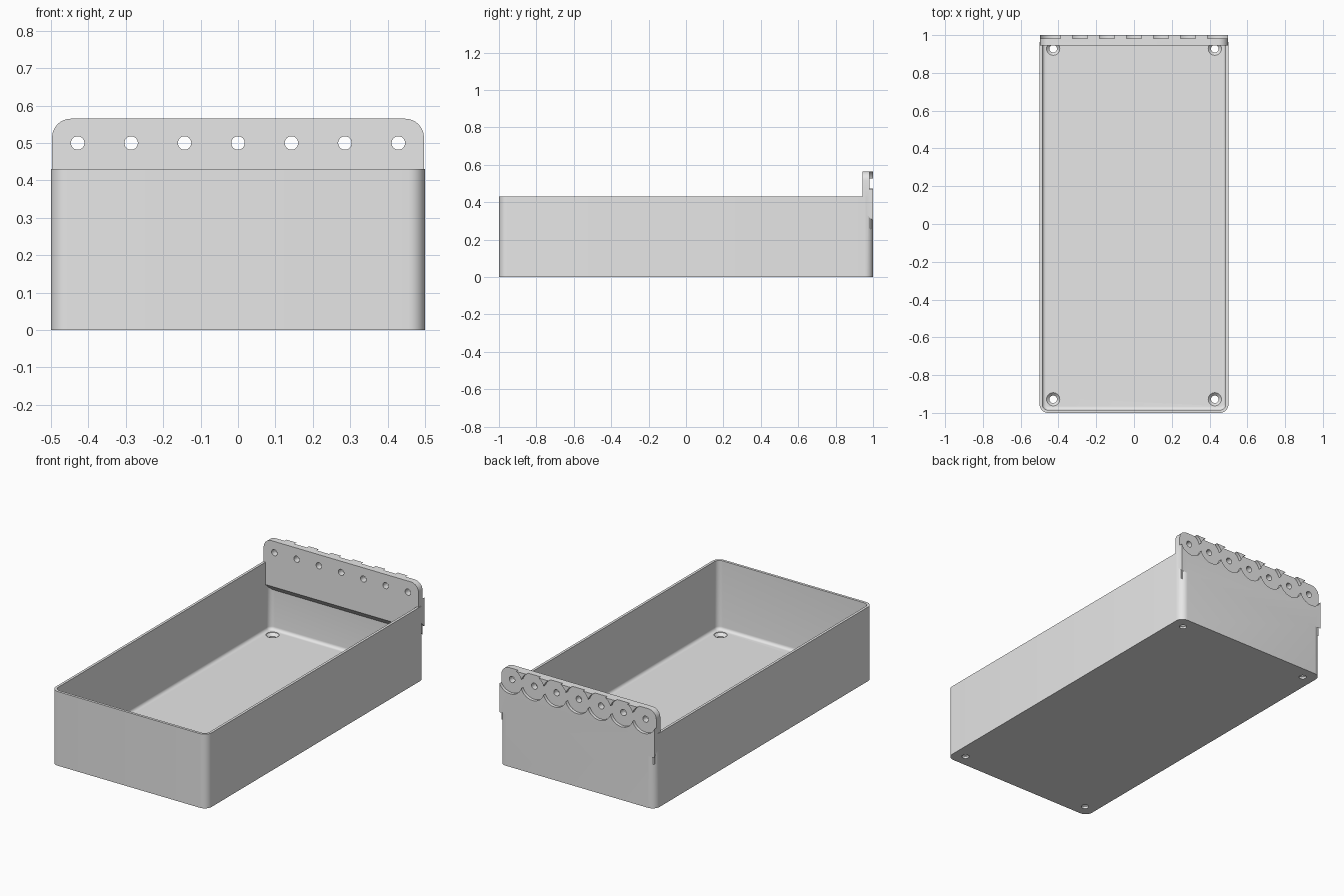
import bpy, bmesh
from math import sin, cos, pi, radians

cube = bpy.data.objects.get("Cube")
if cube:
    bpy.data.objects.remove(cube, do_unlink=True)

grey = bpy.data.materials.new("plain grey")
grey.use_nodes = True
grey.diffuse_color = (0.8, 0.8, 0.8, 1)
grey.node_tree.nodes["Principled BSDF"].inputs["Base Color"].default_value = (0.8, 0.8, 0.8, 1)


def loft(name, rings):
    """Closed solid skinned through rings with equal point counts."""
    bm = bmesh.new()
    loops = [[bm.verts.new(p) for p in ring] for ring in rings]
    for a, b in zip(loops, loops[1:]):
        for i in range(len(a)):
            j = (i + 1) % len(a)
            bm.faces.new((a[i], a[j], b[j], b[i]))
    bm.faces.new(loops[0])
    bm.faces.new(loops[-1])
    bmesh.ops.recalc_face_normals(bm, faces=bm.faces)
    mesh = bpy.data.meshes.new(name)
    bm.to_mesh(mesh)
    bm.free()
    mesh.materials.append(grey)
    obj = bpy.data.objects.new(name, mesh)
    bpy.context.collection.objects.link(obj)
    return obj


def rounded_rect(hx, hy, r, z, steps=8):
    ring = []
    for k, (sx, sy) in enumerate(((1, 1), (-1, 1), (-1, -1), (1, -1))):
        for i in range(steps + 1):
            a = (k + i / steps) * pi / 2
            ring.append((sx * (hx - r) + r * cos(a), sy * (hy - r) + r * sin(a), z))
    return ring


def circle_z(x, y, r, z, n=32):
    return [(x + r * cos(2 * pi * i / n), y + r * sin(2 * pi * i / n), z) for i in range(n)]


def circle_y(x, z, r, y, n=48):
    return [(x + r * cos(2 * pi * i / n), y, z + r * sin(2 * pi * i / n)) for i in range(n)]


def combine(target, tool, operation):
    """Apply a boolean and discard the tool."""
    mod = target.modifiers.new(operation.lower(), 'BOOLEAN')
    mod.operation, mod.solver, mod.object = operation, 'EXACT', tool
    bpy.ops.object.select_all(action='DESELECT')
    target.select_set(True)
    bpy.context.view_layer.objects.active = target
    bpy.ops.object.modifier_apply(modifier=mod.name)
    bpy.data.objects.remove(tool, do_unlink=True)


HEIGHT, WALL, FLOOR, FILLET = 0.43, 0.015, 0.03, 0.018
PLATE_FRONT, PLATE_TOP, HOLE_Z = 0.945, 0.565, 0.5

# Tray body with rounded vertical corners
tray = loft("tray", [rounded_rect(0.5, 1, 0.045, z) for z in (0, HEIGHT)])

# Hollow with a fillet where walls meet the floor
rings = []
for i in range(7):
    a = i / 6 * pi / 2
    inset = WALL + FILLET * (1 - sin(a))
    rings.append(rounded_rect(0.5 - inset, 1 - inset, 0.045 - inset,
                              FLOOR + FILLET * (1 - cos(a))))
rings.append(rounded_rect(0.5 - WALL, 1 - WALL, 0.045 - WALL, HEIGHT + 0.1))
combine(tray, loft("hollow", rings), 'DIFFERENCE')


# Hanging plate: rounded top corners, sloping underside
def plate_ring(y, bottom, hx=0.497, r=0.05):
    ring = [(-hx, y, bottom), (hx, y, bottom)]
    for start, side in ((0, 1), (pi / 2, -1)):
        for i in range(9):
            a = start + i / 8 * pi / 2
            ring.append((side * (hx - r) + r * cos(a), y, PLATE_TOP - r + r * sin(a)))
    return ring


combine(tray, loft("hanging_plate", [plate_ring(PLATE_FRONT, 0.355), plate_ring(1, 0.3)]), 'UNION')


# Thickened inner wall under the plate
def ledge_ring(y, bottom):
    return [(-0.49, y, bottom), (0.49, y, bottom), (0.49, y, 0.42), (-0.49, y, 0.42)]


combine(tray, loft("inner_ledge", [ledge_ring(PLATE_FRONT, 0.3), ledge_ring(0.99, 0.255)]), 'UNION')

# Row of peg holes with overlapping round recesses at the back
for k in range(-3, 4):
    x = k / 7
    combine(tray, loft("recess", [circle_y(x, HOLE_Z, 0.076, y) for y in (0.982, 1.05)]), 'DIFFERENCE')
    combine(tray, loft("peg_hole", [circle_y(x, HOLE_Z, 0.018, y, 24) for y in (0.9, 1.05)]), 'DIFFERENCE')

# Countersunk screw holes in the floor corners
for sx in (-1, 1):
    for sy in (-1, 1):
        steps = ((0.02, -0.02), (0.02, 0.012), (0.035, 0.027), (0.035, 0.06))
        tool = loft("screw_hole", [circle_z(sx * 0.428, sy * 0.928, r, z) for r, z in steps])
        combine(tray, tool, 'DIFFERENCE')

bpy.ops.object.select_all(action='DESELECT')
tray.select_set(True)
bpy.context.view_layer.objects.active = tray
bpy.ops.object.shade_smooth_by_angle(angle=radians(30))
